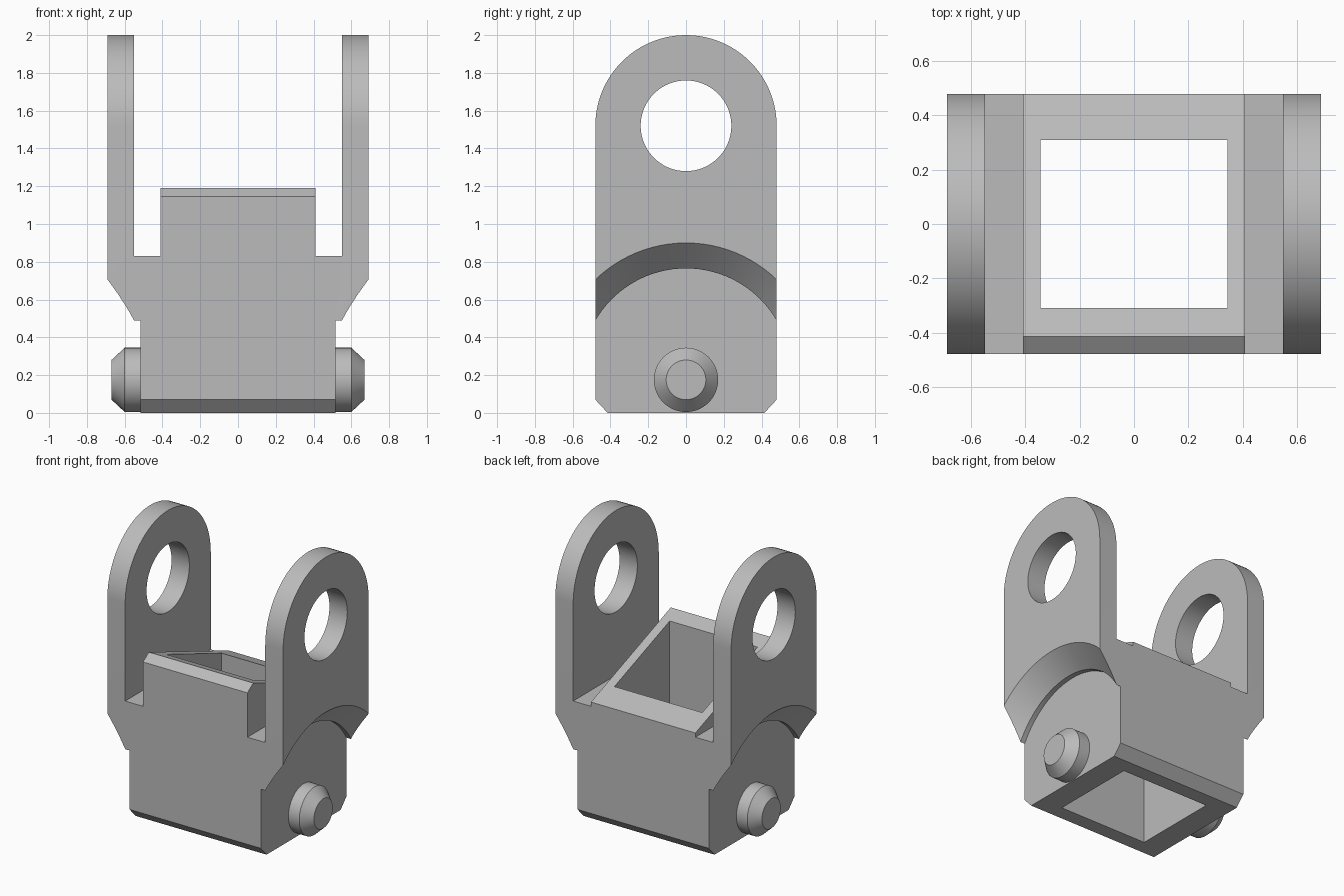
import bpy
import bmesh
from math import sin, cos, pi, radians

cube = bpy.data.objects.get("Cube")
if cube:
    bpy.data.objects.remove(cube, do_unlink=True)

grey = bpy.data.materials.new("plain grey")
grey.use_nodes = True
colour = (0.5, 0.5, 0.5, 1)
grey.diffuse_color = colour
grey.node_tree.nodes["Principled BSDF"].inputs["Base Color"].default_value = colour


def finish(name, bm):
    bmesh.ops.recalc_face_normals(bm, faces=bm.faces)
    mesh = bpy.data.meshes.new(name)
    bm.to_mesh(mesh)
    bm.free()
    mesh.materials.append(grey)
    obj = bpy.data.objects.new(name, mesh)
    bpy.context.collection.objects.link(obj)
    return obj


def prism(name, outline, x0, x1):
    """Extrude a (y, z) outline along x."""
    bm = bmesh.new()
    a, b = [[bm.verts.new((x, y, z)) for y, z in outline] for x in (x0, x1)]
    bm.faces.new(a)
    bm.faces.new(b)
    n = len(outline)
    for i in range(n):
        j = (i + 1) % n
        bm.faces.new((a[i], a[j], b[j], b[i]))
    return finish(name, bm)


def turned(name, profile, zc, side=1, segs=96):
    """Turn an (x, radius) profile around an x axis at height zc."""
    bm = bmesh.new()
    rings = [[bm.verts.new((side * x, r * cos(2 * pi * i / segs), zc + r * sin(2 * pi * i / segs)))
              for i in range(segs)] for x, r in profile]
    bm.faces.new(rings[0])
    bm.faces.new(rings[-1])
    for a, b in zip(rings, rings[1:]):
        for i in range(segs):
            j = (i + 1) % segs
            bm.faces.new((a[i], a[j], b[j], b[i]))
    return finish(name, bm)


def box_outline(y, z0, z1):
    return [(-y, z0), (y, z0), (y, z1), (-y, z1)]


def cut(target, cutter):
    cutter.hide_render = True
    mod = target.modifiers.new("cut", 'BOOLEAN')
    mod.operation = 'DIFFERENCE'
    mod.solver = 'EXACT'
    mod.object = cutter
    bpy.context.view_layer.objects.active = target
    bpy.ops.object.modifier_apply(modifier=mod.name)
    bpy.data.objects.remove(cutter, do_unlink=True)


def smooth(obj):
    bpy.ops.object.select_all(action='DESELECT')
    obj.select_set(True)
    bpy.context.view_layer.objects.active = obj
    bpy.ops.object.shade_smooth_by_angle(angle=radians(25))


# Link body: chamfered base and round top, full width
R, EYE_Z = 0.48, 1.52
arch = [(R * cos(pi * i / 48), EYE_Z + R * sin(pi * i / 48)) for i in range(49)]
body = prism("link_body", [(-R, 0.07), (-0.415, 0), (0.415, 0), (R, 0.07)] + arch, -0.69, 0.69)

# Sloping top of the middle block, with a bevel along the front
cut(body, prism("slope_cutter", [(-0.6, 1.062), (-0.415, 1.19), (0.6, 0.816), (0.6, 2.3), (-0.6, 2.3)],
                -0.48, 0.48))

# Square shaft through the middle block
cut(body, prism("shaft_cutter", box_outline(0.31, -0.2, 2.3), -0.345, 0.345))

# Eye holes through both lugs
cut(body, turned("eye_cutter", [(-0.9, 0.24), (0.9, 0.24)], EYE_Z))

for side, label in ((1, "left"), (-1, "right")):
    # Gap between lug and block, then the flared round recess around the pin
    cut(body, prism("gap_cutter", box_outline(0.7, 0.83, 2.3), side * 0.41, side * 0.55))
    cut(body, turned("recess_cutter", [(0.515, 0.555), (0.55, 0.555), (0.74, 0.738)], 0.21, side))
    # Pin with a tapered end
    smooth(turned(label + "_pin", [(0.48, 0.17), (0.6, 0.17), (0.67, 0.105)], 0.175, side))

smooth(body)
